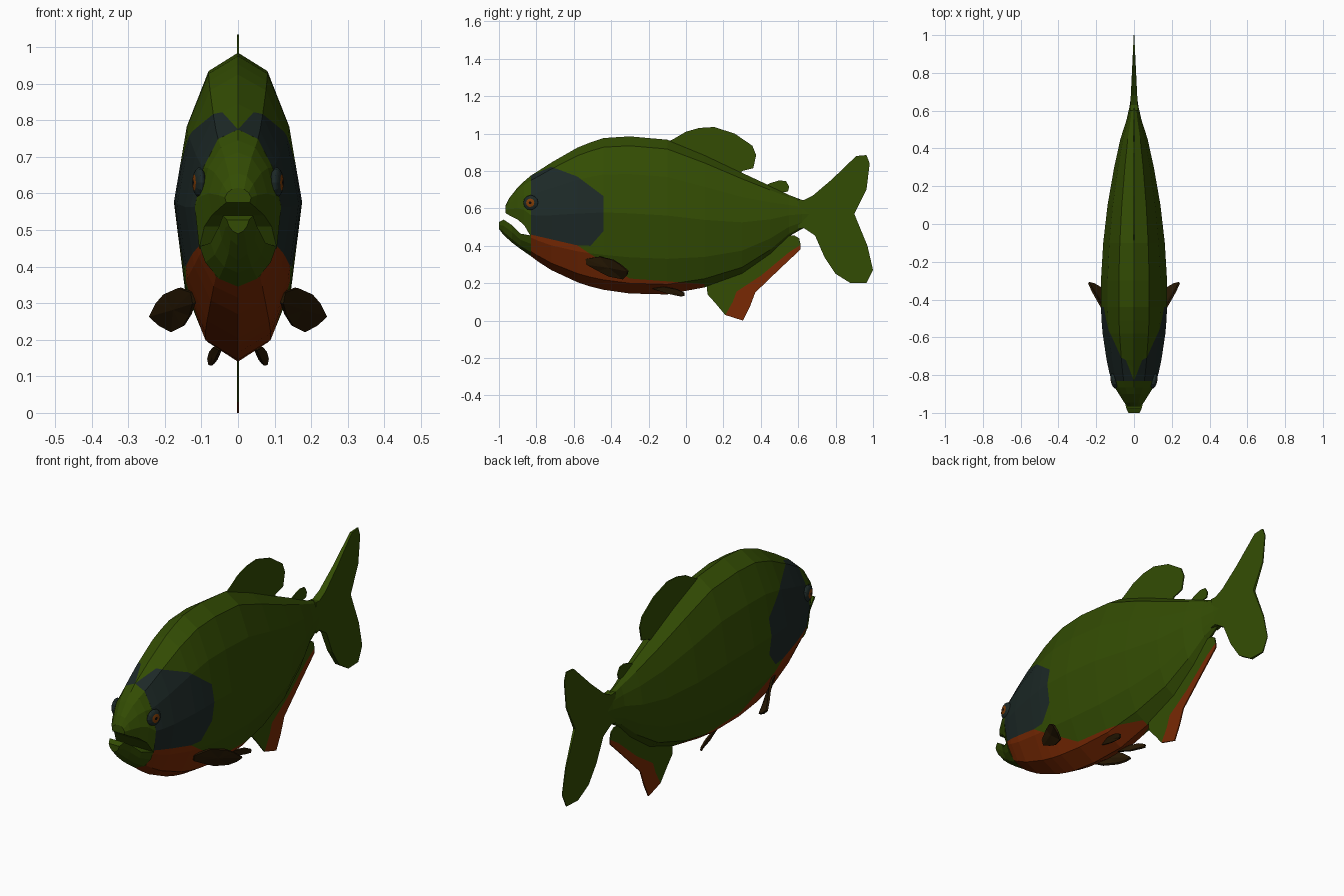
import bpy, bmesh, math
from mathutils import Vector, Matrix

if "Cube" in bpy.data.objects:
    bpy.data.objects.remove(bpy.data.objects["Cube"])


def material(name, rgb):
    m = bpy.data.materials.new(name)
    m.diffuse_color = (*rgb, 1)
    m.use_nodes = True
    m.node_tree.nodes["Principled BSDF"].inputs["Base Color"].default_value = m.diffuse_color
    return m


GREEN = material("olive_green", (0.033, 0.073, 0.001))
SLATE = material("dark_slate", (0.012, 0.022, 0.020))
RED = material("rust_red", (0.19, 0.022, 0.001))
BROWN = material("dark_brown", (0.020, 0.009, 0.001))
ORANGE = material("eye_orange", (0.21, 0.045, 0.002))
BLACK = material("pupil_black", (0.003, 0.003, 0.003))


def finish(bm, name, mats):
    bmesh.ops.recalc_face_normals(bm, faces=bm.faces)
    me = bpy.data.meshes.new(name)
    bm.to_mesh(me)
    bm.free()
    for m in mats:
        me.materials.append(m)
    ob = bpy.data.objects.new(name, me)
    bpy.context.collection.objects.link(ob)
    return ob


def loft(sections, profile):
    """Skin rings along y; each section is (y, bottom, top, half width)."""
    bm = bmesh.new()
    ring_def = profile + [(-x, z) for x, z in reversed(profile) if x > 0]
    rings = [[bm.verts.new((x * w, y, zb + f * (zt - zb))) for x, f in ring_def]
             for y, zb, zt, w in sections]
    n = len(ring_def)
    for a, b in zip(rings, rings[1:]):
        for i in range(n):
            j = (i + 1) % n
            bm.faces.new((a[i], a[j], b[j], b[i]))
    bm.faces.new(rings[0])
    bm.faces.new(rings[-1])
    return bm


def height(line, y):
    """Height of a polyline at y, or None outside of it."""
    for (y0, z0), (y1, z1) in zip(line, line[1:]):
        if y0 <= y <= y1:
            return z0 + (z1 - z0) * (y - y0) / (y1 - y0)
    return None


def split(bm, faces, co, no):
    geom = set(faces)
    for f in faces:
        geom.update(f.edges)
        geom.update(f.verts)
    bmesh.ops.bisect_plane(bm, geom=list(geom), dist=1e-5, plane_co=co, plane_no=no)


def cut(bm, line):
    """Cut the skin along a side-view polyline."""
    for (y0, z0), (y1, z1) in zip(line, line[1:]):
        faces = [f for f in bm.faces if y0 < f.calc_center_median().y < y1]
        split(bm, faces, (0, y0, z0), (0, z0 - z1, y1 - y0))


# Body with painted cheek patch and belly
body = loft([(-0.83, 0.345, 0.775, 0.118), (-0.79, 0.315, 0.80, 0.13),
             (-0.72, 0.27, 0.845, 0.145), (-0.58, 0.205, 0.925, 0.166),
             (-0.51, 0.182, 0.953, 0.172), (-0.44, 0.165, 0.976, 0.175),
             (-0.30, 0.145, 0.985, 0.175), (-0.10, 0.14, 0.967, 0.163),
             (0.10, 0.178, 0.885, 0.14), (0.30, 0.25, 0.79, 0.105),
             (0.45, 0.355, 0.72, 0.072), (0.55, 0.45, 0.672, 0.04),
             (0.62, 0.49, 0.645, 0.024), (0.70, 0.53, 0.61, 0.012)],
            [(0, 0), (0.51, 0.065), (0.83, 0.23), (1, 0.51), (0.8, 0.76), (0.46, 0.94), (0, 1)])
belly_line = [(-0.83, 0.46), (-0.58, 0.402), (-0.51, 0.355), (-0.30, 0.225), (0.10, 0.195)]
patch_top = [(-0.83, 0.80), (-0.79, 0.815), (-0.72, 0.822), (-0.58, 0.77), (-0.44, 0.665)]
patch_low = [(-0.83, 0.46), (-0.58, 0.402), (-0.51, 0.40), (-0.44, 0.48)]
for line in (belly_line, patch_top, patch_low):
    cut(body, line)
# Notch that parts the patch into two lobes over the forehead
NOTCH_Z, NOTCH_SLOPE = 0.775, 1.1
for s in (1, -1):
    brow = [f for f in body.faces if -0.829 < f.calc_center_median().y < -0.58
            and s * f.calc_center_median().x > 0 and f.calc_center_median().z > 0.7]
    split(body, brow, (0, 0, NOTCH_Z), (-s * NOTCH_SLOPE, 0, 1))
for f in body.faces:
    c = f.calc_center_median()
    red, top, low = (height(l, c.y) for l in (belly_line, patch_top, patch_low))
    if c.y < -0.829:
        f.material_index = 0
    elif red and c.z < red:
        f.material_index = 2
    elif top and low < c.z < min(top, NOTCH_Z + NOTCH_SLOPE * abs(c.x)):
        f.material_index = 1
finish(body, "body", [GREEN, SLATE, RED])

# Snout and lower jaw, leaving an open mouth between them
finish(loft([(-0.965, 0.575, 0.615, 0.036), (-0.945, 0.563, 0.655, 0.052),
             (-0.90, 0.54, 0.712, 0.08), (-0.865, 0.51, 0.745, 0.102),
             (-0.83, 0.45, 0.775, 0.118)],
            [(0, 0), (0.9, 0), (1, 0.35), (0.8, 0.68), (0.46, 0.92), (0, 1)]),
       "snout", [GREEN])
finish(loft([(-1.0, 0.49, 0.527, 0.030), (-0.975, 0.457, 0.54, 0.041),
             (-0.93, 0.417, 0.51, 0.052), (-0.885, 0.383, 0.465, 0.075),
             (-0.83, 0.345, 0.455, 0.105)],
            [(0, 0), (0.5, 0.2), (0.85, 0.6), (1, 1), (0, 1)]),
       "lower_jaw", [GREEN])


# Flat fins on the centre line, with thickness tapering along y
def fin(name, outline, mat, thick=lambda y: 0.003):
    bm = bmesh.new()
    r, l = ([bm.verts.new((s * thick(y), y, z)) for y, z in outline] for s in (1, -1))
    bm.faces.new(r)
    bm.faces.new(l[::-1])
    n = len(outline)
    for i in range(n):
        j = (i + 1) % n
        bm.faces.new((r[i], l[i], l[j], r[j]))
    finish(bm, name, [mat])


fin("tail_fin", [(0.60, 0.648), (0.63, 0.645), (0.68, 0.67), (0.78, 0.755), (0.91, 0.88),
                 (0.965, 0.885), (0.982, 0.84), (0.965, 0.70), (0.90, 0.57), (0.97, 0.40),
                 (1.0, 0.27), (0.965, 0.20), (0.88, 0.20), (0.80, 0.25), (0.74, 0.34),
                 (0.69, 0.455), (0.63, 0.495), (0.60, 0.49)],
    GREEN, lambda y: 0.021 - 0.049 * (y - 0.6))
fin("dorsal_fin", [(-0.11, 0.95), (-0.06, 0.975), (0, 1.01), (0.07, 1.03), (0.15, 1.035),
                   (0.26, 1.0), (0.355, 0.935), (0.375, 0.885), (0.36, 0.815), (0.30, 0.80),
                   (0.28, 0.76), (0.10, 0.85)], GREEN)
fin("adipose_fin", [(0.40, 0.71), (0.45, 0.735), (0.50, 0.75), (0.535, 0.745), (0.552, 0.715),
                    (0.545, 0.69), (0.51, 0.685), (0.48, 0.66)], GREEN)
anal_edge = [(0.21, 0.03), (0.25, 0.10), (0.27, 0.155), (0.40, 0.24), (0.55, 0.365), (0.613, 0.405)]
fin("anal_fin", [(0.11, 0.20), (0.115, 0.14), (0.16, 0.09)] + anal_edge +
    [(0.605, 0.44), (0.58, 0.455), (0.54, 0.455), (0.42, 0.36), (0.30, 0.28)], GREEN)
fin("anal_fin_edge", anal_edge + [(0.612, 0.38), (0.50, 0.275), (0.37, 0.15), (0.34, 0.07),
                                  (0.305, 0.0)], RED)


# Paired fins
def paired_fin(name, pts, thickness):
    for side, s in (("right", 1), ("left", -1)):
        bm = bmesh.new()
        vs = [bm.verts.new((s * x, y, z)) for x, y, z in pts]
        mid = bm.verts.new(sum((v.co for v in vs), Vector()) / len(vs))
        for i, v in enumerate(vs):
            bm.faces.new((v, vs[(i + 1) % len(vs)], mid))
        ob = finish(bm, f"{side}_{name}", [BROWN])
        mod = ob.modifiers.new("thickness", "SOLIDIFY")
        mod.thickness = thickness
        mod.offset = 0


paired_fin("pectoral_fin", [(0.125, -0.535, 0.33), (0.16, -0.46, 0.342), (0.20, -0.39, 0.325),
                            (0.222, -0.35, 0.30), (0.24, -0.31, 0.265), (0.215, -0.315, 0.242),
                            (0.18, -0.335, 0.223), (0.15, -0.41, 0.237), (0.13, -0.47, 0.268),
                            (0.12, -0.53, 0.30)], 0.01)
paired_fin("pelvic_fin", [(0.048, -0.18, 0.172), (0.064, -0.12, 0.181), (0.075, -0.05, 0.168),
                          (0.08, -0.01, 0.148), (0.077, -0.01, 0.132), (0.068, -0.03, 0.132),
                          (0.06, -0.10, 0.145)], 0.009)

# Eyes: flattened balls facing out and slightly forward, with iris and pupil rings
for side, s in (("right", 1), ("left", -1)):
    bm = bmesh.new()
    bmesh.ops.create_uvsphere(bm, u_segments=12, v_segments=16, radius=0.041)
    for f in bm.faces:
        c = f.calc_center_median()
        r = math.hypot(c.x, c.y)
        f.material_index = 2 if r < 0.010 else 1 if r < 0.025 else 0
    turn = Matrix.Rotation(math.radians(-12 * s), 4, "Z") @ Matrix.Rotation(math.radians(90 * s), 4, "Y")
    place = Matrix.Translation((0.106 * s, -0.83, 0.63)) @ turn @ Matrix.Diagonal((1, 1, 0.42, 1))
    bmesh.ops.transform(bm, matrix=place, verts=bm.verts)
    finish(bm, side + "_eye", [SLATE, ORANGE, BLACK])
